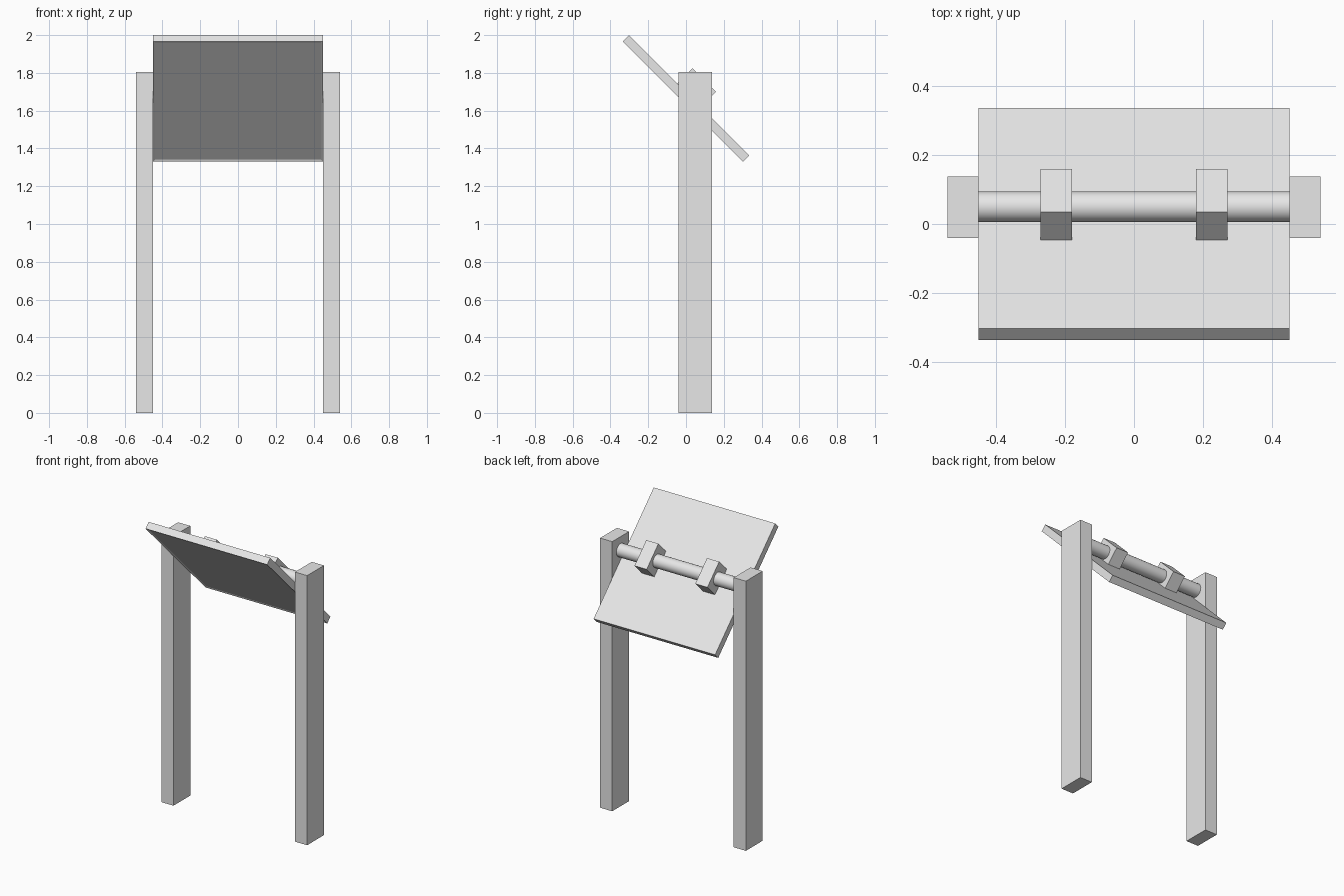
import bpy, bmesh, math
from mathutils import Matrix, Vector

cube = bpy.data.objects.get("Cube")
if cube:
    bpy.data.objects.remove(cube, do_unlink=True)

grey = bpy.data.materials.new("light_grey")
grey.use_nodes = True
grey.diffuse_color = (0.8, 0.8, 0.8, 1)
grey.node_tree.nodes["Principled BSDF"].inputs["Base Color"].default_value = grey.diffuse_color

# Tilted frame of the panel: local y runs down the slope, local z points out of its back
TILT = Matrix.Translation((0, 0, 1.665)) @ Matrix.Rotation(math.radians(-45), 4, 'X')


def add_object(name, bm, matrix=Matrix()):
    bmesh.ops.recalc_face_normals(bm, faces=bm.faces)
    mesh = bpy.data.meshes.new(name)
    bm.to_mesh(mesh)
    bm.free()
    mesh.materials.append(grey)
    obj = bpy.data.objects.new(name, mesh)
    obj.matrix_world = matrix
    bpy.context.collection.objects.link(obj)
    return obj


def box(low, high):
    bm = bmesh.new()
    low, high = Vector(low), Vector(high)
    place = Matrix.Translation((low + high) / 2) @ Matrix.Diagonal((*(high - low), 1))
    bmesh.ops.create_cube(bm, size=1, matrix=place)
    return bm


# Panel with a shallow recess in its front face
bm = box((-0.45, -0.45, -0.0235), (0.45, 0.45, 0.0235))
front = [f for f in bm.faces if f.normal.z < -0.9]
bmesh.ops.inset_region(bm, faces=front, thickness=0.016)
bmesh.ops.translate(bm, verts=front[0].verts, vec=(0, 0, 0.005))
add_object("panel", bm, TILT)

# Posts and the clamps that hold the panel on the rod
for side, sign in (("left", 1), ("right", -1)):
    x0, x1 = sorted((0.45 * sign, 0.54 * sign))
    add_object(side + "_post", box((x0, -0.04, 0), (x1, 0.138, 1.805)))
    x0, x1 = sorted((0.18 * sign, 0.27 * sign))
    add_object(side + "_clamp", box((x0, -0.088, 0.0235), (x1, 0.088, 0.137)), TILT)

# Round rod between the posts
bm = bmesh.new()
bmesh.ops.create_cone(bm, cap_ends=True, segments=32, radius1=0.044, radius2=0.044,
                      depth=0.9, matrix=Matrix.Rotation(math.pi / 2, 4, 'Y'))
rod = add_object("rod", bm, Matrix.Translation((0, 0.05, 1.715)))
bpy.ops.object.select_all(action='DESELECT')
rod.select_set(True)
bpy.context.view_layer.objects.active = rod
bpy.ops.object.shade_smooth_by_angle(angle=math.radians(40))
